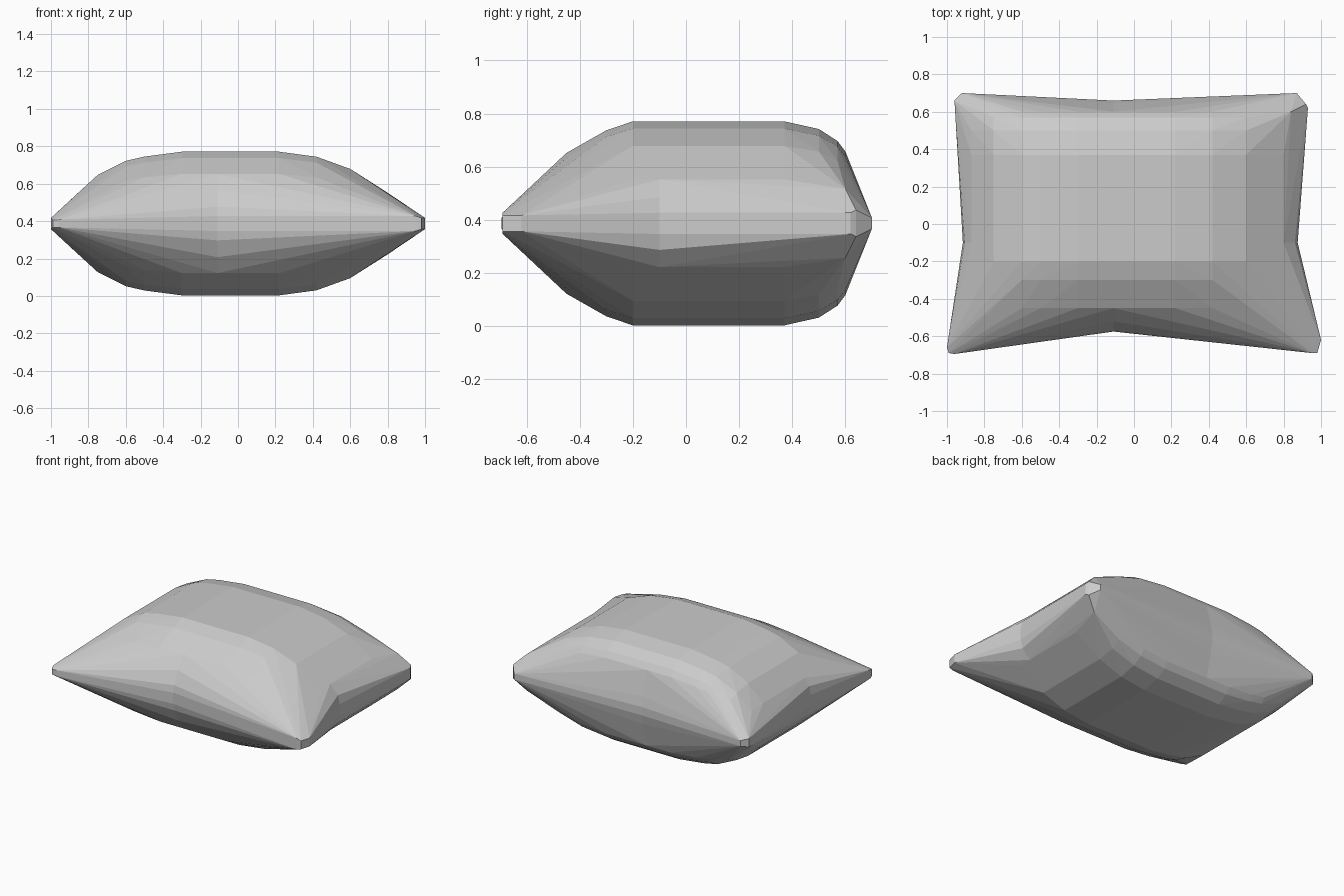
import bpy, bmesh

if "Cube" in bpy.data.objects:
    bpy.data.objects.remove(bpy.data.objects["Cube"])

# Pillow: four convex padded quarters meeting at a seam cross
CX, CY, MID, H = -0.11, -0.10, 0.387, 0.384

# Half-thickness profiles running out from the seams: (coordinate, half height)
RIGHT = [(CX, H), (0.22, H), (0.42, 0.357), (0.60, 0.292), (0.80, 0.165), (0.86, 0.10), (0.875, 0.04)]
LEFT = [(CX, H), (-0.30, H), (-0.50, 0.358), (-0.60, 0.335), (-0.75, 0.26), (-0.87, 0.15), (-0.905, 0.10), (-0.915, 0.04)]
BACK = [(CY, H), (0.37, H), (0.50, 0.355), (0.57, 0.31), (0.60, 0.27), (0.645, 0.10), (0.66, 0.03)]
FRONT = [(CY, H), (-0.20, H), (-0.30, 0.35), (-0.45, 0.265), (-0.52, 0.18), (-0.565, 0.09), (-0.575, 0.04)]

# Blunt corner tips: (x, y, half height)
QUARTERS = [
    (RIGHT, FRONT, [(1.0, -0.62, 0.03), (0.98, -0.69, 0.03), (0.95, -0.69, 0.04)]),
    (LEFT, FRONT, [(-1.0, -0.66, 0.03), (-0.96, -0.695, 0.02), (-0.99, -0.69, 0.02)]),
    (LEFT, BACK, [(-0.96, 0.66, 0.03), (-0.92, 0.70, 0.02)]),
    (RIGHT, BACK, [(0.93, 0.62, 0.04), (0.87, 0.70, 0.02), (0.92, 0.64, 0.05), (0.84, 0.60, 0.13)]),
]

pillow = bmesh.new()
for xs, ys, tips in QUARTERS:
    pts = [(x, y, hx * hy / H) for x, hx in xs for y, hy in ys] + tips
    verts = [pillow.verts.new((x, y, MID + s * h)) for x, y, h in pts for s in (1, -1)]
    res = bmesh.ops.convex_hull(pillow, input=verts)
    loose = {e for k in ("geom_interior", "geom_unused") for e in res[k]
             if isinstance(e, bmesh.types.BMVert)}
    bmesh.ops.delete(pillow, geom=list(loose), context='VERTS')

# Open the inner seam walls and weld the quarters together
walls = [f for f in pillow.faces
         if all(abs(v.co.x - CX) < 1e-5 for v in f.verts)
         or all(abs(v.co.y - CY) < 1e-5 for v in f.verts)]
bmesh.ops.delete(pillow, geom=walls, context='FACES')
bmesh.ops.remove_doubles(pillow, verts=pillow.verts[:], dist=0.0005)
bmesh.ops.recalc_face_normals(pillow, faces=pillow.faces[:])

mesh = bpy.data.meshes.new("pillow")
pillow.to_mesh(mesh)
pillow.free()
obj = bpy.data.objects.new("pillow", mesh)
bpy.context.collection.objects.link(obj)
